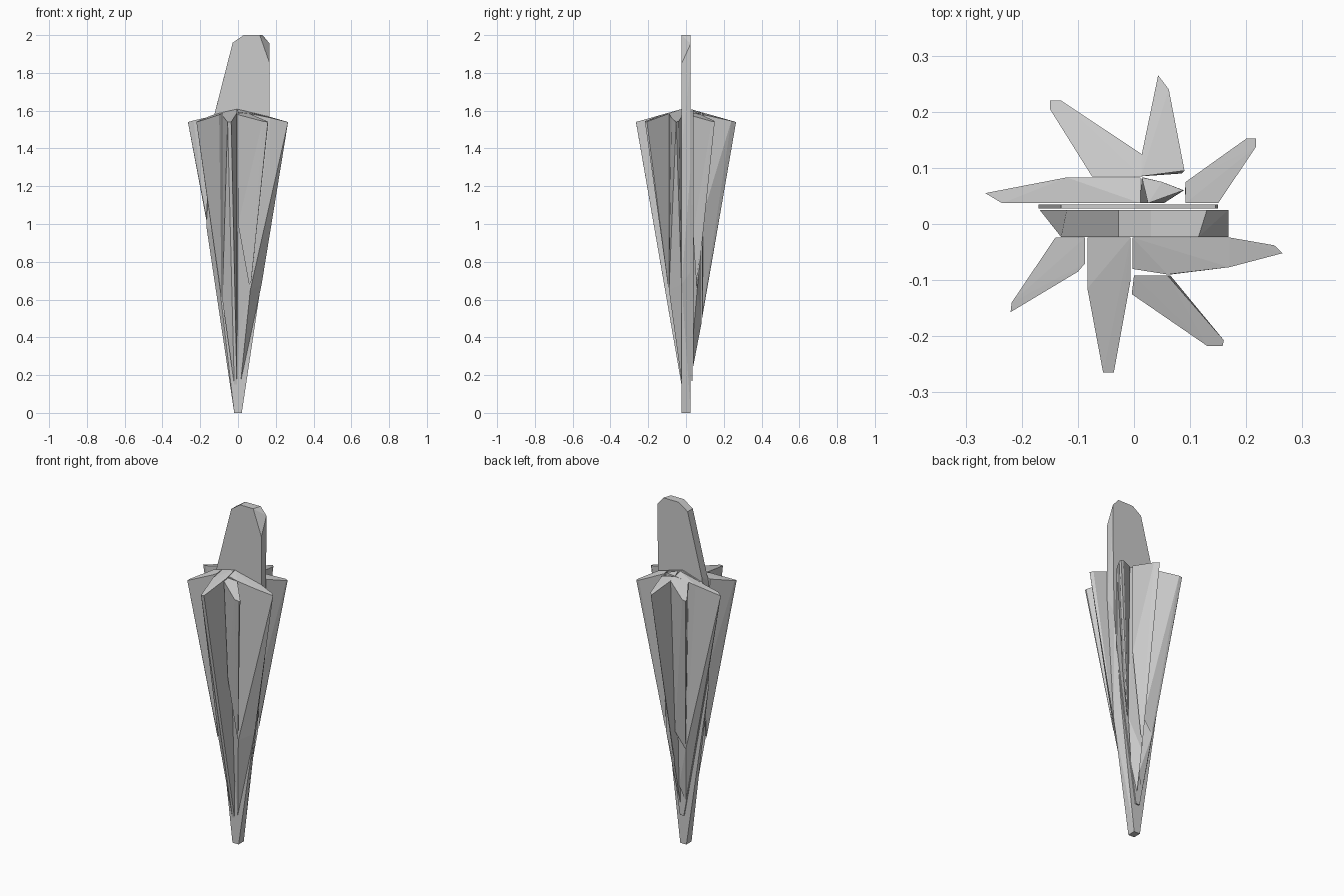
import bpy, bmesh
from math import hypot


def roof(x, y):
    # gentle canopy slope falling away from the middle
    return 1.615 - 0.28 * hypot(x, y)


def hull(name, points):
    bm = bmesh.new()
    for p in points:
        bm.verts.new(p)
    res = bmesh.ops.convex_hull(bm, input=bm.verts[:])
    junk = {g for g in res["geom_interior"] + res["geom_unused"]
            if isinstance(g, bmesh.types.BMVert) and g.is_valid}
    bmesh.ops.delete(bm, geom=list(junk), context='VERTS')
    bmesh.ops.recalc_face_normals(bm, faces=bm.faces[:])
    mesh = bpy.data.meshes.new(name)
    bm.to_mesh(mesh)
    bm.free()
    ob = bpy.data.objects.new(name, mesh)
    bpy.context.collection.objects.link(ob)


def fold(name, top, low):
    # folded cloth: plan outline on the roof, narrowing to the low points
    hull(name, [(x, y, roof(x, y)) for x, y in top] + low)


# Central pole slab with the handle on top
front = [(-.02, 0), (.02, 0), (.122, .68), (.168, 1.4), (.168, 1.85),
         (.115, 2), (.03, 2), (-.028, 1.96), (-.13, 1.56), (-.13, .95)]
back = [(-.02, 0), (.02, 0), (.11, .75), (.16, 1.3), (.168, 1.85),
        (.168, 1.955), (.13, 2), (.03, 2), (-.028, 1.96), (-.12, 1.6), (-.168, .99)]
hull("pole_and_handle", [(x, -.023, z) for x, z in front]
     + [(x, .025, z) for x, z in back])

# Thin cloth layer behind the pole
layer = [(-.01, .17), (.015, .17), (.09, .66), (.15, 1.1), (.145, 1.57),
         (0, 1.61), (-.13, 1.57), (-.17, 1.05)]
hull("inner_layer", [(x, y, z) for x, z in layer for y in (.028, .035)])

# Swirling folds of the closed canopy
fold("left_fold",
     [(-.265, .055), (-.235, .037), (-.12, .083), (.012, .083), (.012, .037)],
     [(-.025, .037, .26), (-.058, .083, .6), (.01, .05, .35), (-.18, .037, 1.1)])
fold("back_left_fold",
     [(-.15, .22), (-.13, .22), (.013, .125), (.013, .085), (-.075, .085), (-.15, .205)],
     [(-.058, .085, .59), (-.05, .09, .62), (.01, .087, .68)])
fold("back_fold",
     [(.043, .265), (.062, .24), (.09, .095), (.013, .085), (.013, .12)],
     [(.014, .085, .5), (.025, .088, .55), (.085, .09, 1.05)])
fold("back_inner_fold",
     [(.014, .083), (.05, .075), (.025, .037), (.088, .06)],
     [(.01, .037, .24), (.016, .083, .48), (.053, .037, .4), (.089, .06, .66)])
fold("back_right_fold",
     [(.2, .152), (.217, .152), (.217, .137), (.15, .037), (.092, .037), (.092, .075)],
     [(.091, .06, .66), (.095, .055, .68), (.11, .037, .95)])
fold("right_fold",
     [(.265, -.052), (.25, -.038), (.17, -.024), (-.003, -.024), (-.003, -.08),
      (.06, -.09), (.17, -.077)],
     [(.015, -.024, .17), (.065, -.09, .65), (-.003, -.03, .4), (.125, -.024, .68)])
fold("front_right_fold",
     [(.16, -.207), (.158, -.217), (.13, -.217), (-.004, -.125), (0, -.092), (.06, -.092)],
     [(.065, -.092, .65), (.06, -.094, .67), (0, -.095, 1)])
fold("front_fold",
     [(-.055, -.265), (-.036, -.265), (-.006, -.1), (-.006, -.024), (-.083, -.024),
      (-.083, -.115)],
     [(-.006, -.024, .15), (-.02, -.024, .15), (-.083, -.06, .6)])
fold("front_left_fold",
     [(-.22, -.157), (-.218, -.14), (-.14, -.024), (-.087, -.024), (-.087, -.07),
      (-.1, -.085)],
     [(-.087, -.06, .61), (-.092, -.06, .62), (-.1, -.024, .95)])
